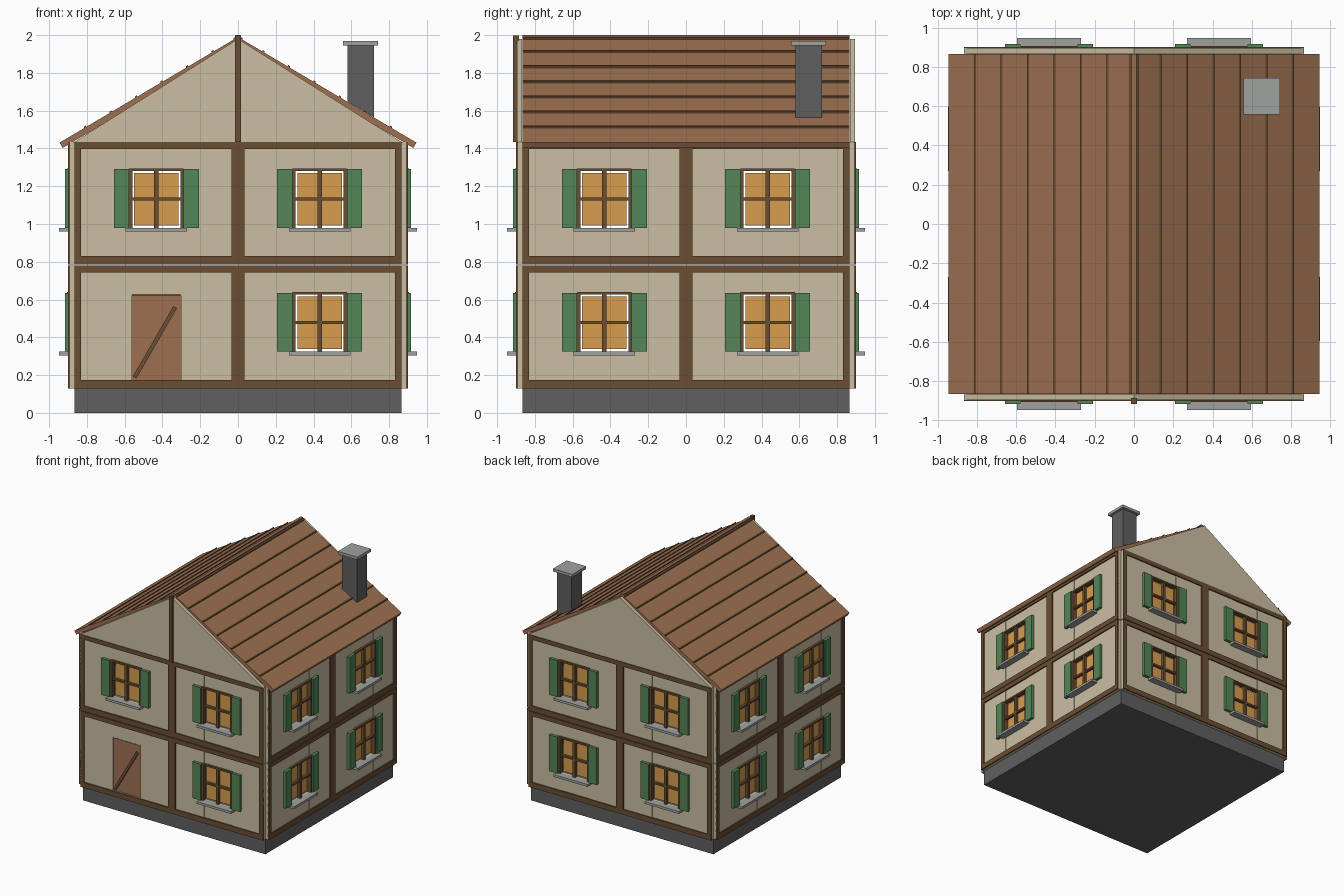
import bpy, bmesh, math
from mathutils import Matrix, Vector

cube = bpy.data.objects.get("Cube")
if cube:
    bpy.data.objects.remove(cube, do_unlink=True)


def material(name, *rgb):
    lin = [((c / 255 + 0.055) / 1.055) ** 2.4 for c in rgb]
    m = bpy.data.materials.new(name)
    m.use_nodes = True
    m.diffuse_color = (*lin, 1)
    m.node_tree.nodes["Principled BSDF"].inputs["Base Color"].default_value = (*lin, 1)
    return m


CREAM = material("cream plaster", 203, 191, 163)
TIMBER = material("dark timber", 106, 78, 51)
BROWN = material("reddish brown", 157, 112, 81)
GREEN = material("shutter green", 85, 134, 87)
AMBER = material("amber glass", 216, 158, 80)
STONE = material("dark stone", 96, 96, 96)
GREY = material("light grey", 160, 162, 160)


class Part:
    """Collects boxes and prisms in wall space: u along the wall, d outward, z up."""

    def __init__(self, name, mat):
        self.name, self.mat, self.bm = name, mat, bmesh.new()

    def box(self, u0, u1, d0, d1, z0, z1):
        size = Matrix.Diagonal((u1 - u0, d1 - d0, z1 - z0, 1))
        mid = Matrix.Translation(((u0 + u1) / 2, -(d0 + d1) / 2, (z0 + z1) / 2))
        return bmesh.ops.create_cube(self.bm, size=1, matrix=mid @ size)["verts"]

    def prism(self, outline, d0, d1):
        face = self.bm.faces.new([self.bm.verts.new((u, -d0, z)) for u, z in outline])
        out = bmesh.ops.extrude_face_region(self.bm, geom=[face])["geom"]
        moved = [v for v in out if isinstance(v, bmesh.types.BMVert)]
        bmesh.ops.translate(self.bm, verts=moved, vec=(0, d0 - d1, 0))

    def finish(self, turn=0):
        bmesh.ops.recalc_face_normals(self.bm, faces=self.bm.faces)
        mesh = bpy.data.meshes.new(self.name)
        self.bm.to_mesh(mesh)
        self.bm.free()
        mesh.materials.append(self.mat)
        ob = bpy.data.objects.new(self.name, mesh)
        ob.rotation_euler.z = turn
        bpy.context.collection.objects.link(ob)
        return ob


W = 0.865        # half width of the house and inner face of the walls
FACE = 0.89      # plaster surface
BEAM = 0.9       # timber surface
HALF = 0.13      # half width of an opening
STOREYS = (0.13, 0.785)
RISE = 0.65


def build_wall(side, turn, has_door):
    names = {"panels": CREAM, "timber_frame": TIMBER, "window_frames": TIMBER, "window_glass": AMBER,
             "shutters": GREEN, "window_sills": GREY}
    p = {n: Part(side + "_" + n, m) for n, m in names.items()}
    for z in STOREYS:
        for s in (-1, 1):
            c = s * W / 2
            a, b = c - W / 2, c + W / 2
            door = has_door and s < 0 and z == STOREYS[0]
            low, high = z + (0.045 if door else 0.195), z + 0.5
            # plaster around the opening
            wall = p["panels"]
            wall.box(a, c - HALF, W, FACE, z, z + RISE)
            wall.box(c + HALF, b, W, FACE, z, z + RISE)
            wall.box(c - HALF, c + HALF, W, FACE - 0.003, z, low)
            wall.box(c - HALF, c + HALF, W, FACE - 0.003, high, z + RISE)
            # timber border of the panel
            beam = p["timber_frame"]
            for u in (a, b - 0.035):
                beam.box(u, u + 0.035, FACE - 0.005, BEAM, z, z + RISE)
            beam.box(a + 0.035, b - 0.035, FACE - 0.005, BEAM, z, z + 0.045)
            beam.box(a + 0.035, b - 0.035, FACE - 0.005, BEAM, z + RISE - 0.037, z + RISE)
            if door:
                build_door(c, low, high)
                continue
            # window frame and cross bars
            fr = p["window_frames"]
            for t in (-1, 1):
                e = sorted((t * 0.127, t * 0.145))
                fr.box(c + e[0], c + e[1], 0.868, 0.905, low, high + 0.01)
            fr.box(c - HALF, c + HALF, 0.868, 0.905, high - 0.004, high + 0.01)
            mid = (low + high) / 2
            fr.box(c - 0.011, c + 0.011, 0.868, 0.9, low, high)
            fr.box(c - HALF, c + HALF, 0.868, 0.898, mid - 0.008, mid + 0.008)
            # panes held by the cross bars
            p["window_glass"].box(c - 0.117, c + 0.117, 0.87, 0.876, low + 0.013, high - 0.015)
            p["window_sills"].box(c - 0.162, c + 0.162, 0.88, 0.947, low - 0.02, low)
            for t in (-1, 1):
                e = sorted((t * 0.145, t * 0.225))
                p["shutters"].box(c + e[0], c + e[1], 0.885, 0.915, low, high + 0.006)
    for part in p.values():
        part.finish(turn)


def build_door(c, low, high):
    leaf = Part("door", BROWN)
    leaf.box(c - HALF, c + HALF, 0.868, 0.88, low, high)
    leaf.finish()
    lintel = Part("door_lintel", TIMBER)
    lintel.box(c - HALF, c + HALF, 0.868, 0.888, high - 0.008, high)
    lintel.finish()
    # diagonal brace on the leaf
    brace = Part("door_brace", TIMBER)
    start, end = Vector((c - 0.115, low + 0.012)), Vector((c + 0.1, low + 0.385))
    side = (end - start).orthogonal().normalized() * 0.011
    brace.prism([start + side, end + side, end - side, start - side], 0.878, 0.893)
    brace.finish()


for i, side in enumerate(("front", "left", "back", "right")):
    build_wall(side, i * math.pi / 2, side == "front")

# foundation in four blocks
base = Part("foundation", STONE)
for u in (-W, 0):
    for d in (-W, 0):
        base.box(u, u + W, d, d + W, 0, STOREYS[0])
base.finish()

# gables and the post on the front one
EAVE = STOREYS[1] + RISE
for side, turn in (("front", 0), ("back", math.pi)):
    gable = Part(side + "_gable", CREAM)
    gable.prism([(-W, EAVE), (W, EAVE), (0, 1.98)], 0.868, 0.895)
    gable.finish(turn)
post = Part("gable_post", TIMBER)
post.box(-0.015, 0.015, 0.885, 0.915, EAVE, 1.997)
post.finish()

# roof slopes, each in two lengths, with battens across
TOP, SLOPE, EDGE = 1.99, 0.592, 0.945
for side, s in (("left", 1), ("right", -1)):
    slab = Part(side + "_roof", BROWN)
    outline = [(0, TOP), (s * EDGE, TOP - SLOPE * EDGE), (s * (EDGE - 0.017), TOP - SLOPE * EDGE - 0.028),
               (0, TOP - 0.036)]
    for d in (-W, 0):
        slab.prism(outline, d, d + W)
    slab.finish()
    battens = Part(side + "_roof_battens", TIMBER)
    for k in range(7):
        u = 0.018 if k == 0 else 0.135 * k
        low, high = u - 0.005, u + 0.005
        battens.prism([(s * x, TOP - SLOPE * x + h) for x, h in
                       ((low, -0.01), (low, 0.008), (high, 0.008), (high, -0.01))], -W, W)
    battens.finish()
ridge = Part("roof_ridge", BROWN)
ridge.box(-0.012, 0.012, -W, W, 1.97, 2.0)
ridge.finish()

# chimney
stack = Part("chimney_stack", STONE)
for v in stack.box(0.58, 0.72, -0.72, -0.58, 1.565, 1.946):
    if v.co.z < 1.6 and v.co.x < 0.6:
        v.co.z += 0.14 * SLOPE
stack.finish()
cap = Part("chimney_cap", GREY)
cap.box(0.557, 0.742, -0.742, -0.557, 1.946, 1.97)
cap.finish()
